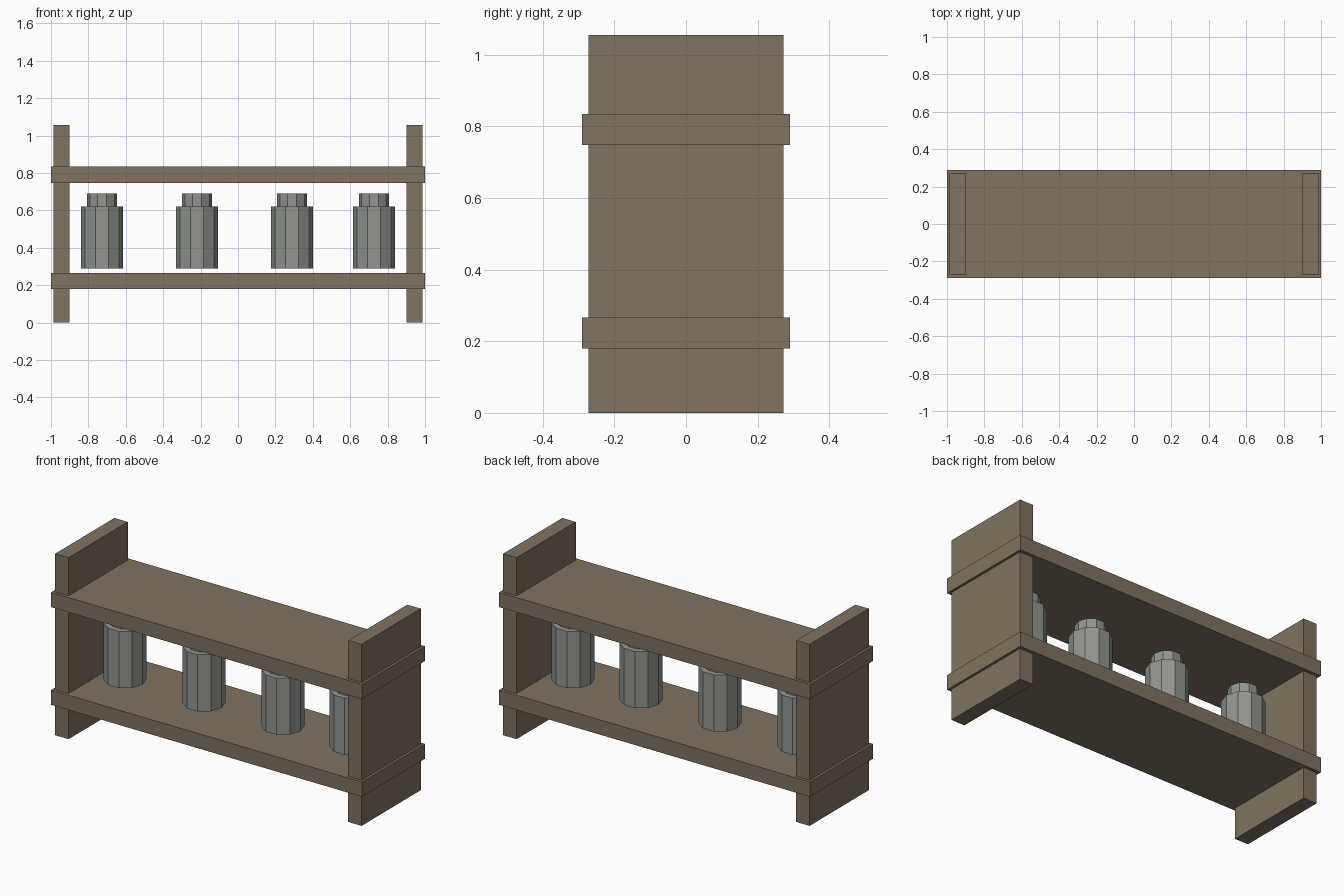
import bpy
import bmesh
from mathutils import Matrix, Vector
from math import pi

cube = bpy.data.objects.get("Cube")
if cube:
    bpy.data.objects.remove(cube, do_unlink=True)


def make_material(name, rgb):
    mat = bpy.data.materials.new(name)
    mat.use_nodes = True
    mat.diffuse_color = (*rgb, 1)
    mat.node_tree.nodes["Principled BSDF"].inputs["Base Color"].default_value = (*rgb, 1)
    return mat


wood = make_material("weathered wood", (0.216, 0.171, 0.117))
metal = make_material("grey metal", (0.283, 0.301, 0.275))


def finish(name, bm, mat):
    mesh = bpy.data.meshes.new(name)
    bm.to_mesh(mesh)
    bm.free()
    mesh.materials.append(mat)
    obj = bpy.data.objects.new(name, mesh)
    bpy.context.collection.objects.link(obj)
    return obj


def plank(name, low, high):
    low, high = Vector(low), Vector(high)
    bm = bmesh.new()
    bmesh.ops.create_cube(bm, size=1, matrix=Matrix.Translation((low + high) / 2)
                          @ Matrix.Diagonal((*(high - low), 1)))
    return finish(name, bm, wood)


def canister(name, x, sides=10):
    # Faceted body with a narrower lid, each given as radius, bottom, top
    bm = bmesh.new()
    for radius, bottom, top in ((0.113, 0.29, 0.62), (0.081, 0.62, 0.69)):
        place = Matrix.Translation((x, 0, (bottom + top) / 2)) @ Matrix.Rotation(pi / 2, 4, "Z")
        bmesh.ops.create_cone(bm, cap_ends=True, segments=sides, radius1=radius,
                              radius2=radius, depth=top - bottom, matrix=place)
    return finish(name, bm, metal)


# Upright end boards
plank("left_end_board", (0.90, -0.272, 0), (0.986, 0.272, 1.056))
plank("right_end_board", (-0.986, -0.272, 0), (-0.90, 0.272, 1.056))

# Shelves running through the end boards
for name, z in (("lower_shelf", 0.18), ("upper_shelf", 0.748)):
    plank(name, (-1, -0.29, z), (1, 0.29, z + 0.086))

# Row of canisters
for i, x in enumerate((-0.727, -0.219, 0.289, 0.727), 1):
    canister(f"canister_{i}", x)
